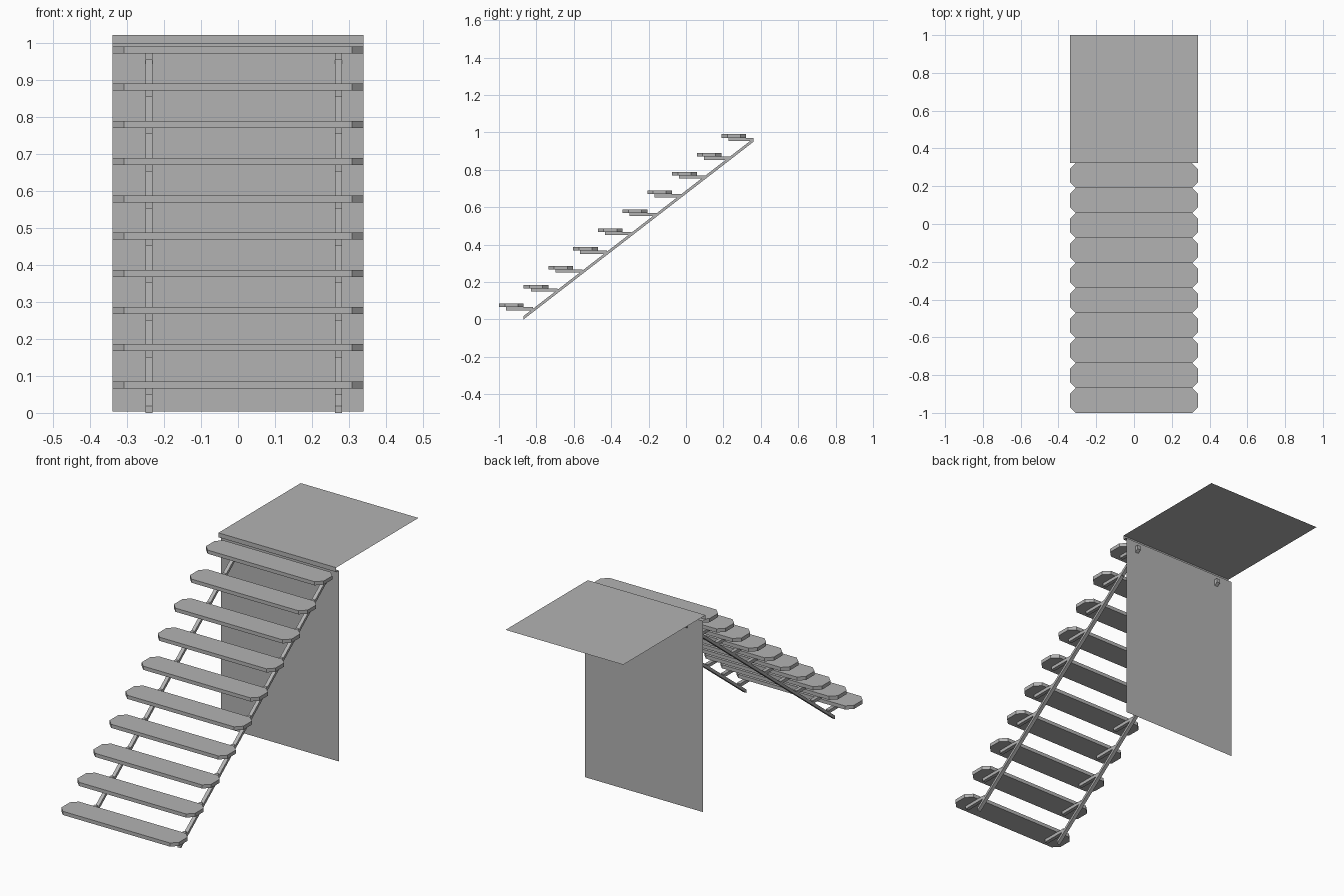
import bpy

if "Cube" in bpy.data.objects:
    bpy.data.objects.remove(bpy.data.objects["Cube"])

HALF_W = 0.339          # half width of treads, landing and wall
COUNT = 10              # number of treads
RUN, RISE = 0.1322, 0.1006
RAIL_X = (-0.241, 0.271)

# Mid-dark grey shared by every part
grey = bpy.data.materials.new("dark_grey")
grey.diffuse_color = (0.45, 0.45, 0.45, 1)
grey.use_nodes = True
grey.node_tree.nodes["Principled BSDF"].inputs["Base Color"].default_value = grey.diffuse_color


def make(name, verts, faces):
    mesh = bpy.data.meshes.new(name)
    mesh.from_pydata(verts, [], faces)
    mesh.materials.append(grey)
    mesh.update()
    obj = bpy.data.objects.new(name, mesh)
    bpy.context.collection.objects.link(obj)
    return obj


def prism(name, bottom, top):
    """Closed solid between two matching outlines."""
    n = len(bottom)
    faces = [tuple(reversed(range(n))), tuple(range(n, 2 * n))]
    faces += [(i, (i + 1) % n, n + (i + 1) % n, n + i) for i in range(n)]
    return make(name, bottom + top, faces)


def side_bar(name, x, profile, width=0.019):
    """Extrude a y-z outline along x, centred on x."""
    a = [(x - width / 2, y, z) for y, z in profile]
    b = [(x + width / 2, y, z) for y, z in profile]
    return prism(name, a, b)


# Treads with clipped corners, each on two bracket arms
c, d = 0.031, RUN
outline = [(-HALF_W + c, 0), (HALF_W - c, 0), (HALF_W, c), (HALF_W, d - c),
           (HALF_W - c, d), (-HALF_W + c, d), (-HALF_W, d - c), (-HALF_W, c)]
for i in range(COUNT):
    y0, z0 = -1 + i * RUN, 0.066 + i * RISE
    prism(f"tread_{i + 1}",
          [(x, y + y0, z0) for x, y in outline],
          [(x, y + y0, z0 + 0.019) for x, y in outline])
    for side, x in zip(("left", "right"), RAIL_X):
        ya, yb = y0 + 0.038, min(y0 + 0.181, 0.362)
        side_bar(f"bracket_{side}_{i + 1}", x,
                 [(ya, z0 - 0.017), (yb, z0 - 0.017), (yb, z0), (ya, z0)])

# Sloping stringers with upright end cuts
for side, x in zip(("left", "right"), RAIL_X):
    side_bar(f"stringer_{side}", x,
             [(-0.869, 0.0), (0.362, 0.951), (0.362, 0.969), (-0.869, 0.018)])

# Thin landing sheet folding over a short lip into the back wall
path = [(1.0, 1.021), (0.323, 1.021), (0.323, 0.998), (0.345, 0.998), (0.345, 0.004)]
verts = [(s * HALF_W, y, z) for y, z in path for s in (-1, 1)]
make("landing_and_wall", verts,
     [(2 * i, 2 * i + 2, 2 * i + 3, 2 * i + 1) for i in range(len(path) - 1)])
